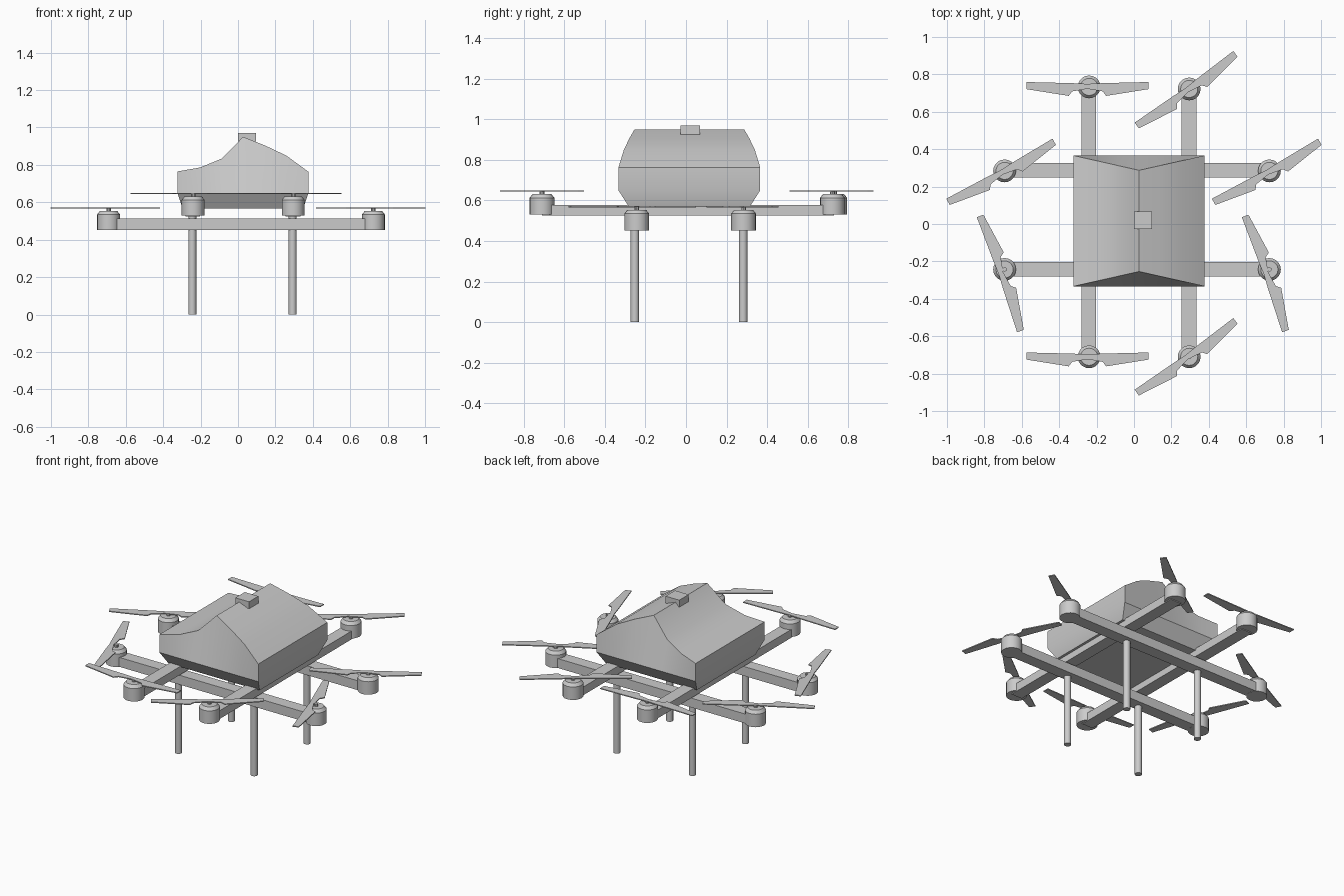
import bpy, bmesh
from math import radians, cos, sin, pi
from mathutils import Matrix

if "Cube" in bpy.data.objects:
    bpy.data.objects.remove(bpy.data.objects["Cube"])


def new_object(name, verts, faces, smooth=False):
    mesh = bpy.data.meshes.new(name)
    bm = bmesh.new()
    vs = [bm.verts.new(v) for v in verts]
    for f in faces:
        bm.faces.new([vs[i] for i in f])
    bmesh.ops.recalc_face_normals(bm, faces=bm.faces)
    bm.to_mesh(mesh)
    bm.free()
    ob = bpy.data.objects.new(name, mesh)
    bpy.context.collection.objects.link(ob)
    if smooth:
        bpy.ops.object.select_all(action='DESELECT')
        ob.select_set(True)
        bpy.context.view_layer.objects.active = ob
        bpy.ops.object.shade_smooth_by_angle(angle=radians(30))
    return ob


def box(name, x0, x1, y0, y1, z0, z1):
    v = [(x, y, z) for z in (z0, z1) for x, y in ((x0, y0), (x1, y0), (x1, y1), (x0, y1))]
    f = [(0, 1, 2, 3), (4, 5, 6, 7)] + [(i, (i + 1) % 4, (i + 1) % 4 + 4, i + 4) for i in range(4)]
    return new_object(name, v, f)


def lathe(name, x, y, profile, n=20):
    # closed solid of revolution from (radius, height) rings
    v = [(x + r * cos(2 * pi * i / n), y + r * sin(2 * pi * i / n), z)
         for r, z in profile for i in range(n)]
    f = [(k * n + i, k * n + (i + 1) % n, (k + 1) * n + (i + 1) % n, (k + 1) * n + i)
         for k in range(len(profile) - 1) for i in range(n)]
    f += [tuple(range(n)), tuple(range(len(v) - n, len(v)))]
    return new_object(name, v, f, True)


def propeller(name, x, y, z, angle):
    # right blade outline, mirrored to the left, as a thin plate
    right = [(0, -0.018), (0.082, -0.032), (0.1, -0.056), (0.326, -0.02),
             (0.326, 0.018), (0.08, 0.012), (0, 0.008)]
    outline = right + [(-px, py) for px, py in reversed(right[1:-1])]
    n = len(outline)
    v = [(px, py, h) for h in (-0.003, 0.003) for px, py in outline]
    f = [tuple(range(n)), tuple(range(n, 2 * n))]
    f += [(i, (i + 1) % n, (i + 1) % n + n, i + n) for i in range(n)]
    ob = new_object(name, v, f)
    ob.data.transform(Matrix.Translation((x, y, z)) @ Matrix.Rotation(radians(angle), 4, 'Z'))
    return ob


# frame arms: lower pair along x, upper pair along y
for i, y in enumerate((-0.243, 0.288)):
    box(f"side_arm_{i}", -0.69, 0.72, y - 0.039, y + 0.039, 0.453, 0.513)
for i, x in enumerate((-0.242, 0.294)):
    box(f"long_arm_{i}", x - 0.039, x + 0.039, -0.71, 0.73, 0.525, 0.578)

# landing legs, reaching through the lower arms
for i, x in enumerate((-0.244, 0.292)):
    for j, y in enumerate((-0.252, 0.282)):
        lathe(f"leg_{i}{j}", x, y, [(0.021, 0), (0.021, 0.53)], 16)

# motors and propellers: motor x, y, base z, propeller x, y, angle
rotors = [
    (-0.692, 0.284, 0.452, -0.711, 0.280, 29.5),
    (0.724, 0.284, 0.452, 0.709, 0.280, 29.5),
    (-0.692, -0.243, 0.452, -0.716, -0.265, 109.3),
    (0.724, -0.243, 0.452, 0.701, -0.265, 109.3),
    (-0.24, 0.733, 0.530, -0.249, 0.741, 0),
    (0.295, 0.722, 0.530, 0.278, 0.719, 36),
    (-0.24, -0.710, 0.530, -0.249, -0.705, 0),
    (0.295, -0.710, 0.530, 0.278, -0.709, 36),
]
for i, (x, y, z, px, py, a) in enumerate(rotors):
    lathe(f"motor_{i}", x, y, [(0.061, z), (0.061, z + 0.083), (0.046, z + 0.102)])
    lathe(f"motor_shaft_{i}", x, y, [(0.012, z + 0.09), (0.012, z + 0.119)], 10)
    propeller(f"propeller_{i}", px, py, z + 0.117, a)

# body shell: cross-section roof extruded along y, ends leaning in to the ridge
roof = [(-0.324, 0.765), (-0.203, 0.786), (-0.086, 0.834), (0.027, 0.95),
        (0.144, 0.904), (0.258, 0.85), (0.377, 0.763)]
Y0, Y1, n = -0.333, 0.366, len(roof)
verts, faces = [], []
for end, s in ((Y0, 1), (Y1, -1)):
    for x, z in roof:
        t = (x + 0.324) / 0.351 if x < 0.027 else (0.377 - x) / 0.35
        xb = 0.027 + (x - 0.027) * 0.92
        verts += [(x, end + s * 0.079 * t, z), (x, end, 0.65), (xb, end + s * 0.053, 0.567)]
m = 3 * n
for i in range(n - 1):
    a, b = 3 * i, 3 * i + 3
    faces.append((a, b, b + m, a + m))
    faces.append((a + 2, b + 2, b + 2 + m, a + 2 + m))
    for k in (0, m):
        for r in (0, 1):
            faces.append((a + k + r, b + k + r, b + k + r + 1, a + k + r + 1))
for c in (0, 3 * (n - 1)):
    for r in (0, 1):
        faces.append((c + r, c + r + 1, c + r + 1 + m, c + r + m))
new_object("body_shell", verts, faces, True)

# small sensor block on the ridge
box("top_sensor", 0.0, 0.097, -0.027, 0.068, 0.925, 0.97)
